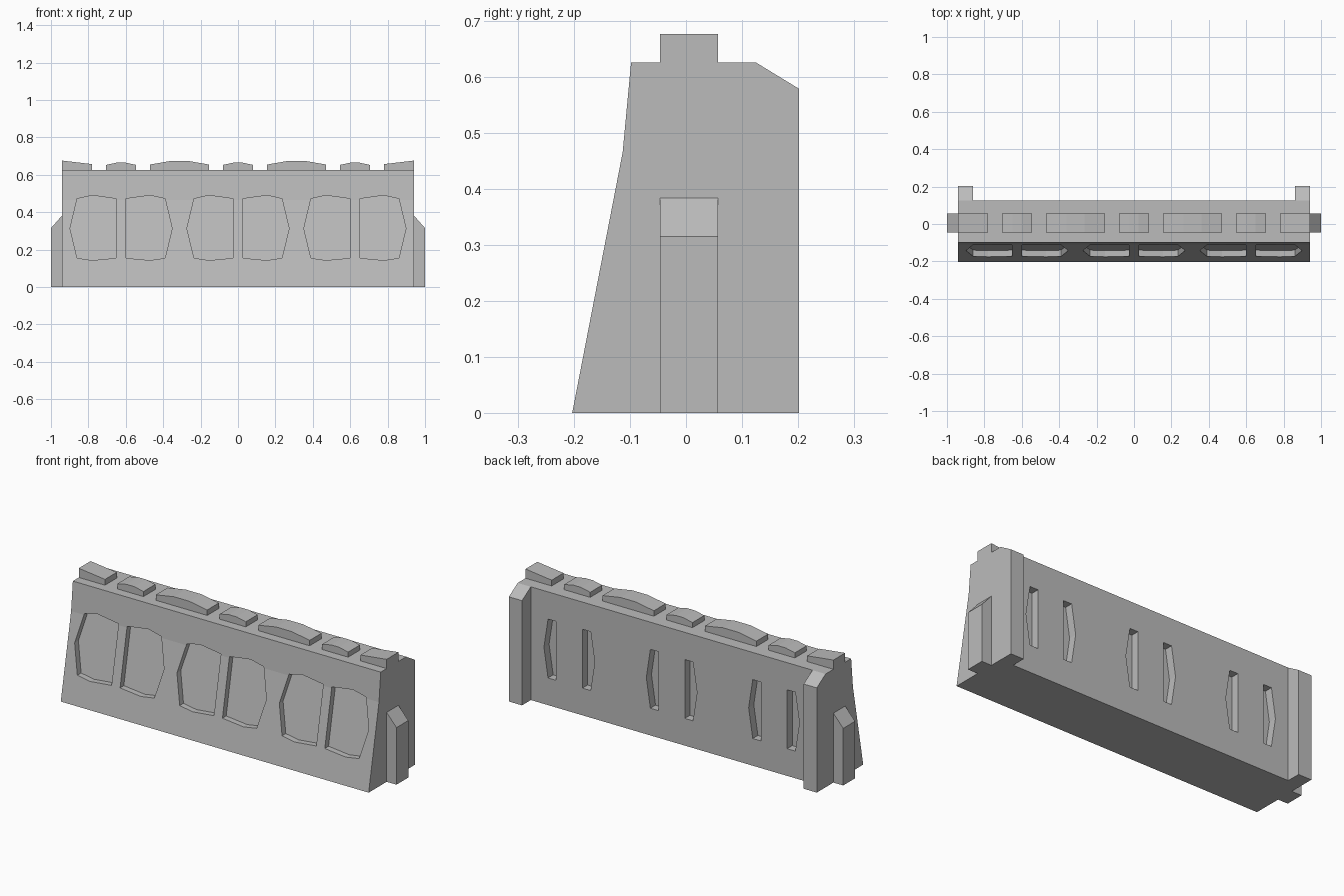
import bpy
import bmesh

cube = bpy.data.objects.get("Cube")
if cube:
    bpy.data.objects.remove(cube, do_unlink=True)

stone = bpy.data.materials.new("grey_stone")
stone.use_nodes = True
GREY = (0.5, 0.5, 0.5, 1)
stone.diffuse_color = GREY
stone.node_tree.nodes["Principled BSDF"].inputs["Base Color"].default_value = GREY

HALF = 0.94           # half length of the wall body
TOP = 0.625           # wall top
BACK = 0.125          # rear face of the wall
RIDGE = (-0.046, 0.057)   # y range shared by merlons and end buttresses
BAYS = (-0.625, 0, 0.625)


def loft(bm, ring_a, ring_b):
    """Closed solid between two matching rings of points."""
    a = [bm.verts.new(p) for p in ring_a]
    b = [bm.verts.new(p) for p in ring_b]
    bm.faces.new(a)
    bm.faces.new(b[::-1])
    n = len(a)
    for i in range(n):
        j = (i + 1) % n
        bm.faces.new((a[j], a[i], b[i], b[j]))


def make(name, solids):
    """Object made of one or more lofted solids."""
    bm = bmesh.new()
    for a, b in solids:
        loft(bm, a, b)
    bmesh.ops.recalc_face_normals(bm, faces=bm.faces)
    mesh = bpy.data.meshes.new(name)
    bm.to_mesh(mesh)
    bm.free()
    mesh.materials.append(stone)
    obj = bpy.data.objects.new(name, mesh)
    bpy.context.collection.objects.link(obj)
    return obj


def along_x(profile, x0, x1):
    return [(x0, y, z) for y, z in profile], [(x1, y, z) for y, z in profile]


def along_y(profile, y0, y1):
    return [(x, y0, z) for x, z in profile], [(x, y1, z) for x, z in profile]


def front_y(z):
    """Depth of the sloping front face at a height."""
    return -0.203 + 0.09 * z / 0.465


# Wall body with battered front
body = make("wall_body", [along_x(
    [(-0.203, 0), (-0.113, 0.465), (-0.098, TOP), (BACK, TOP), (BACK, 0)],
    -HALF, HALF)])

# Recessed panels in front and narrow niches behind, in mirrored pairs
panel = [(0.026, 0.155), (0.026, 0.472), (0.155, 0.49), (0.235, 0.472),
         (0.273, 0.313), (0.235, 0.155), (0.155, 0.143)]
niche = [(0.08, 0.15), (0.08, 0.475), (0.13, 0.475), (0.155, 0.313), (0.13, 0.15)]
cuts = []
for bay in BAYS:
    for side in (-1, 1):
        outline = [(bay + side * x, z) for x, z in panel]
        cuts.append(([(x, front_y(z) - 0.06, z) for x, z in outline],
                     [(x, front_y(z) + 0.033, z) for x, z in outline]))
        cuts.append(along_y([(bay + side * x, z) for x, z in niche],
                            BACK - 0.045, BACK + 0.05))
cutter = make("niche_cutter", cuts)
cutter.hide_render = True
mod = body.modifiers.new("niches", "BOOLEAN")
mod.operation = "DIFFERENCE"
mod.solver = "EXACT"
mod.object = cutter
bpy.context.view_layer.update()
carved = bpy.data.meshes.new_from_object(
    body.evaluated_get(bpy.context.evaluated_depsgraph_get()))
body.modifiers.clear()
body.data = carved
bpy.data.objects.remove(cutter, do_unlink=True)

# Rear pilasters and end buttresses
for side, label in ((-1, "right"), (1, "left")):
    make(label + "_rear_pilaster", [along_x(
        [(BACK, 0), (BACK, TOP), (0.202, 0.578), (0.202, 0)],
        side * 0.86, side * HALF)])
    make(label + "_end_buttress", [along_y(
        [(side * HALF, 0), (side * HALF, 0.383), (side, 0.315), (side, 0)], *RIDGE)])


# Worn merlons along the top
def merlon(name, crown):
    base = [(crown[-1][0], TOP), (crown[0][0], TOP)]
    make(name, [along_y(crown + base, *RIDGE)])


def humped(centre, half, low, high):
    return [(centre - half, low), (centre - half * 0.3, high),
            (centre + half * 0.3, high), (centre + half, low)]


for i, bay in enumerate(BAYS):
    merlon(f"small_merlon_{i + 1}", humped(bay, 0.08, 0.653, 0.665))
for side, label in ((-1, "right"), (1, "left")):
    merlon(label + "_large_merlon", humped(side * 0.313, 0.157, 0.655, 0.674))
    merlon(label + "_end_merlon", [(side * 0.78, 0.657), (side * HALF, 0.676)])
